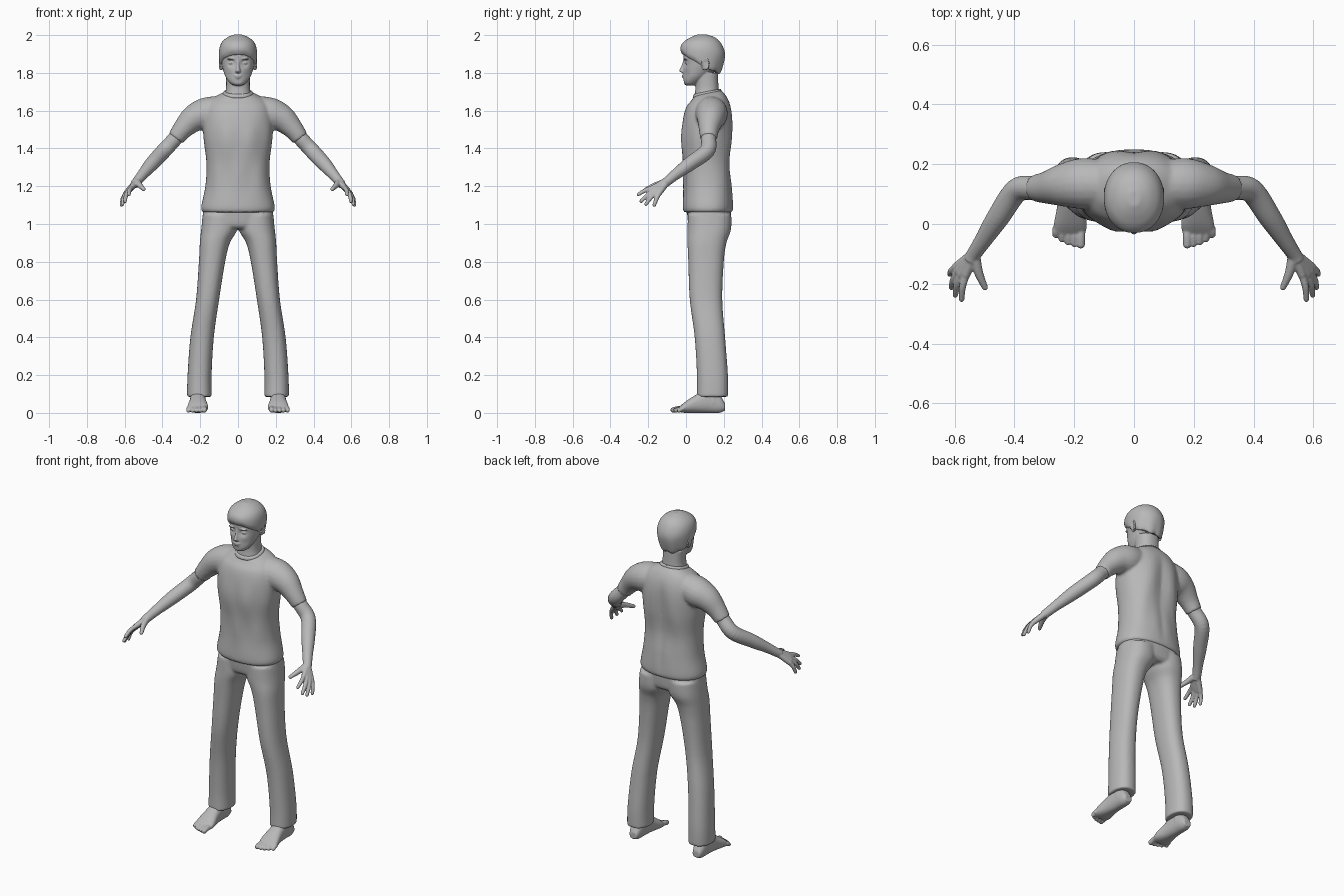
import bpy, bmesh, math
from mathutils import Vector, Matrix

cube = bpy.data.objects.get("Cube")
if cube:
    bpy.data.objects.remove(cube)

grey = bpy.data.materials.new("plain grey")
grey.use_nodes = True
colour = (0.48, 0.48, 0.48, 1)
grey.diffuse_color = colour
grey.node_tree.nodes["Principled BSDF"].inputs["Base Color"].default_value = colour


def interpolate(stations, steps=6):
    """Smooth curve through the stations, every value blended alike."""
    out = []
    for i in range(len(stations) - 1):
        a, b = stations[i], stations[i + 1]
        before = stations[max(i - 1, 0)]
        after = stations[min(i + 2, len(stations) - 1)]
        for k in range(steps):
            t = k / steps
            out.append([q + t / 2 * (r - p + t * (2*p - 5*q + 4*r - s + t * (3*(q - r) + s - p)))
                        for p, q, r, s in zip(before, a, b, after)])
    return out + [list(stations[-1])]


def skin(bm, rings):
    """Join rings of points into a closed body."""
    rows = [[bm.verts.new(p) for p in ring] for ring in rings]
    n = len(rows[0])
    for low, high in zip(rows, rows[1:]):
        for i in range(n):
            bm.faces.new((low[i], low[(i + 1) % n], high[(i + 1) % n], high[i]))
    bm.faces.new(rows[0][::-1])
    bm.faces.new(rows[-1])
    return [v for row in rows for v in row]


def loft(bm, stations, along_y=False, sides=48, power=2.3):
    """Stations: x0, x1, front, back, height, tilt. Along y, depth and height swap."""
    rings = []
    for x0, x1, f, b, h, tilt in interpolate(stations):
        ring = []
        for i in range(sides):
            a = math.tau * i / sides
            c, s = [math.copysign(abs(w) ** (2 / power), w) for w in (math.cos(a), math.sin(a))]
            x, d = (x0 + x1) / 2 + c * (x1 - x0) / 2, (f + b) / 2 + s * (b - f) / 2
            z = h + tilt * s * (b - f) / 2
            ring.append((x, z, d) if along_y else (x, d, z))
        rings.append(ring)
    return skin(bm, rings)


def body(bm, rows, **options):
    """Loft centred on x = 0. Rows: height, half width, front, back, tilt."""
    return loft(bm, [(-w, w, f, b, h, t) for h, w, f, b, t in rows], **options)


def ball(bm, centre, size):
    mat = Matrix.Translation(centre) @ Matrix.Diagonal((*size, 1))
    bmesh.ops.create_uvsphere(bm, u_segments=20, v_segments=14, radius=1, matrix=mat)


def tube(bm, stations, sides=20):
    """Round limb through x, y, z, radius stations, with a round tip."""
    path = interpolate(stations)
    pts = [Vector(p[:3]) for p in path]
    rings = []
    for i, p in enumerate(pts):
        t = (pts[min(i + 1, len(pts) - 1)] - pts[max(i - 1, 0)]).normalized()
        u = t.cross(Vector((0.3, 0.9, 0.2))).normalized()
        w = t.cross(u)
        rings.append([p + path[i][3] * (u * math.cos(math.tau * k / sides) + w * math.sin(math.tau * k / sides))
                      for k in range(sides)])
    skin(bm, rings)
    return pts[-1], path[-1][3]


def dent(verts, centre, radius, depth):
    """Press the surface back along y around a centre."""
    for v in verts:
        v.co.y += depth * math.exp(-((v.co - Vector(centre)).length / radius) ** 2)


def finish(bm, name, voxel, rounds=4):
    """Mirror, fuse and soften the pieces into one smooth part."""
    bmesh.ops.recalc_face_normals(bm, faces=bm.faces[:])
    mesh = bpy.data.meshes.new(name)
    bm.to_mesh(mesh)
    bm.free()
    mesh.materials.append(grey)
    obj = bpy.data.objects.new(name, mesh)
    bpy.context.collection.objects.link(obj)
    obj.modifiers.new("Mirror", "MIRROR").use_mirror_merge = False
    fuse = obj.modifiers.new("Fuse", "REMESH")
    fuse.mode, fuse.voxel_size, fuse.use_smooth_shade = "VOXEL", voxel, True
    soft = obj.modifiers.new("Soften", "SMOOTH")
    soft.factor, soft.iterations = 0.5, rounds
    return obj


# Shirt: trunk with back folds, and sleeves
bm = bmesh.new()
trunk = body(bm, [(1.062, .186, -.01, .243, 0), (1.09, .195, -.017, .25, 0), (1.2, .173, -.013, .246, 0),
                  (1.32, .167, -.016, .238, 0), (1.45, .182, -.027, .248, 0), (1.55, .185, -.017, .248, 0),
                  (1.62, .17, .002, .238, 0), (1.665, .135, .03, .215, .1), (1.695, .075, .045, .185, .2)])
for v in trunk:
    x, y, z = v.co
    fade = max(0, math.sin(math.pi * (z - 1.08) / 0.57)) if z < 1.65 else 0
    if y > 0.14:
        v.co.y -= fade * (0.016 * math.exp(-(x / 0.03) ** 2) + 0.004 * math.sin(45 * abs(x) + 9 * z))
    elif y < 0.06:
        v.co.y += fade * 0.004 * math.cos(50 * x) * math.sin(14 * z)
tube(bm, [(.08, .13, 1.6, .08), (.17, .135, 1.583, .086), (.235, .13, 1.557, .073),
          (.29, .122, 1.505, .055), (.33, .12, 1.453, .045)])
finish(bm, "shirt", 0.008)

# Collar band
bm = bmesh.new()
body(bm, [(1.68, .076, .036, .186, .2), (1.692, .08, .036, .188, .2), (1.702, .073, .042, .184, .2)])
finish(bm, "collar", 0.004, 2)

# Trousers: hips and legs
bm = bmesh.new()
body(bm, [(.975, .185, .03, .215, 0), (1.0, .192, .012, .235, 0), (1.08, .183, .004, .24, 0)])
loft(bm, [(.0, .185, .01, .24, 1.05, 0), (.004, .195, .008, .238, .97, 0), (.043, .202, .008, .214, .9, 0),
          (.068, .207, .012, .2, .8, 0), (.1, .222, .02, .192, .6, 0), (.128, .252, .046, .207, .4, 0),
          (.14, .267, .058, .222, .2, 0), (.14, .27, .058, .223, .085, 0)])
finish(bm, "trousers", 0.008)

# Feet: sole, ankle and toes
bm = bmesh.new()
loft(bm, [(.188, .235, .012, .05, .206, 0), (.177, .247, 0, .1, .175, 0), (.172, .252, 0, .13, .12, 0),
          (.168, .257, 0, .1, .06, 0), (.158, .268, 0, .062, 0, 0), (.164, .268, .004, .032, -.035, 0)],
     along_y=True)
tube(bm, [(.212, .145, .05, .04), (.21, .142, .16, .04)])
for i in range(5):
    x, r = 0.178 + 0.021 * i, 0.0145 if i == 0 else 0.0115
    tip = -0.068 + 0.002 * i * i
    tube(bm, [(x, -.01, .022, r), (x, (tip - .01) / 2, .022, r), (x, tip, r + .001, r)])
    ball(bm, (x, tip, r + .001), (r, r, r))
finish(bm, "feet", 0.004, 3)

# Arms with hands
bm = bmesh.new()
wrist = (.535, -.1, 1.225)
tube(bm, [(.27, .125, 1.525, .042), (.33, .12, 1.455, .04), (.392, .112, 1.388, .041),
          (.455, .022, 1.32, .038), (.505, -.055, 1.262, .029), (*wrist, .025), (.545, -.12, 1.212, .025)])
fingers = [((.563, -.172, 1.194), (.577, -.252, 1.157)), ((.579, -.17, 1.178), (.598, -.238, 1.12)),
           ((.59, -.16, 1.167), (.611, -.212, 1.105)), ((.597, -.145, 1.158), (.616, -.168, 1.1))]
for knuckle, tip in fingers:
    tube(bm, [(*wrist, .019), (*knuckle, .0145)])
    ball(bm, knuckle, (.0135,) * 3)
    middle = (Vector(knuckle) + Vector(tip)) / 2 + Vector((.004, 0, .004))
    end, r = tube(bm, [(*knuckle, .0125), (*middle, .0115), (*tip, .0095)])
    ball(bm, end, (r, r, r))
end, r = tube(bm, [(*wrist, .02), (.521, -.16, 1.206, .0155), (.499, -.212, 1.184, .0105)])
ball(bm, end, (r, r, r))
finish(bm, "arms", 0.004, 3)

# Head: skull, neck and face
bm = bmesh.new()
skull = body(bm, [(1.733, .022, .002, .05, 0), (1.745, .042, -.012, .07, 0), (1.775, .064, -.016, .11, 0),
                  (1.81, .077, -.015, .15, 0), (1.85, .087, -.013, .18, 0), (1.9, .092, -.013, .19, 0),
                  (1.95, .08, 0, .18, 0), (1.98, .04, .04, .13, 0)], sides=96, power=2.1)
for s in (1, -1):
    dent(skull, (s * .036, -.008, 1.853), .02, .014)
    dent(skull, (s * .05, 0, 1.79), .025, .005)
    ball(bm, (s * .036, .008, 1.852), (.014, .012, .008))
dent(skull, (0, -.016, 1.758), .013, .004)
body(bm, [(1.66, .075, .04, .18, 0), (1.72, .063, .05, .172, 0), (1.8, .064, .045, .17, 0)])
body(bm, [(1.8, .013, -.02, .01, 0), (1.808, .016, -.034, .01, 0), (1.818, .012, -.034, .01, 0),
          (1.845, .008, -.021, .01, 0), (1.872, .01, -.014, .01, 0)], sides=20)
ball(bm, (0, -.013, 1.786), (.023, .009, .0045))
ball(bm, (0, -.012, 1.777), (.019, .009, .005))
ball(bm, (.036, -.004, 1.874), (.024, .011, .005))
# Ears with a raised rim and lobe
ball(bm, (.088, .1, 1.845), (.009, .018, .032))
for k in range(9):
    a = math.tau * (k / 12 - 0.15)
    ball(bm, (.095, .102 + .017 * math.cos(a), 1.848 + .028 * math.sin(a)), (.006, .006, .009))
finish(bm, "head", 0.004, 2)

# Hair: tilted cap with a fringe, lower at the nape
bm = bmesh.new()
hair = body(bm, [(1.846, .09, -.02, .176, -.55), (1.868, .099, -.03, .19, -.5), (1.92, .1, -.025, .207, -.25),
                 (1.96, .087, -.006, .19, -.1), (1.987, .058, .022, .155, 0), (2.003, .02, .06, .11, 0)], power=2.1)
for v in hair:
    a = math.atan2(v.co.x, v.co.y - 0.09)
    v.co.z += 0.004 * math.cos(9 * a) * max(0, (1.95 - v.co.z) / 0.1)
finish(bm, "hair", 0.005, 2)
